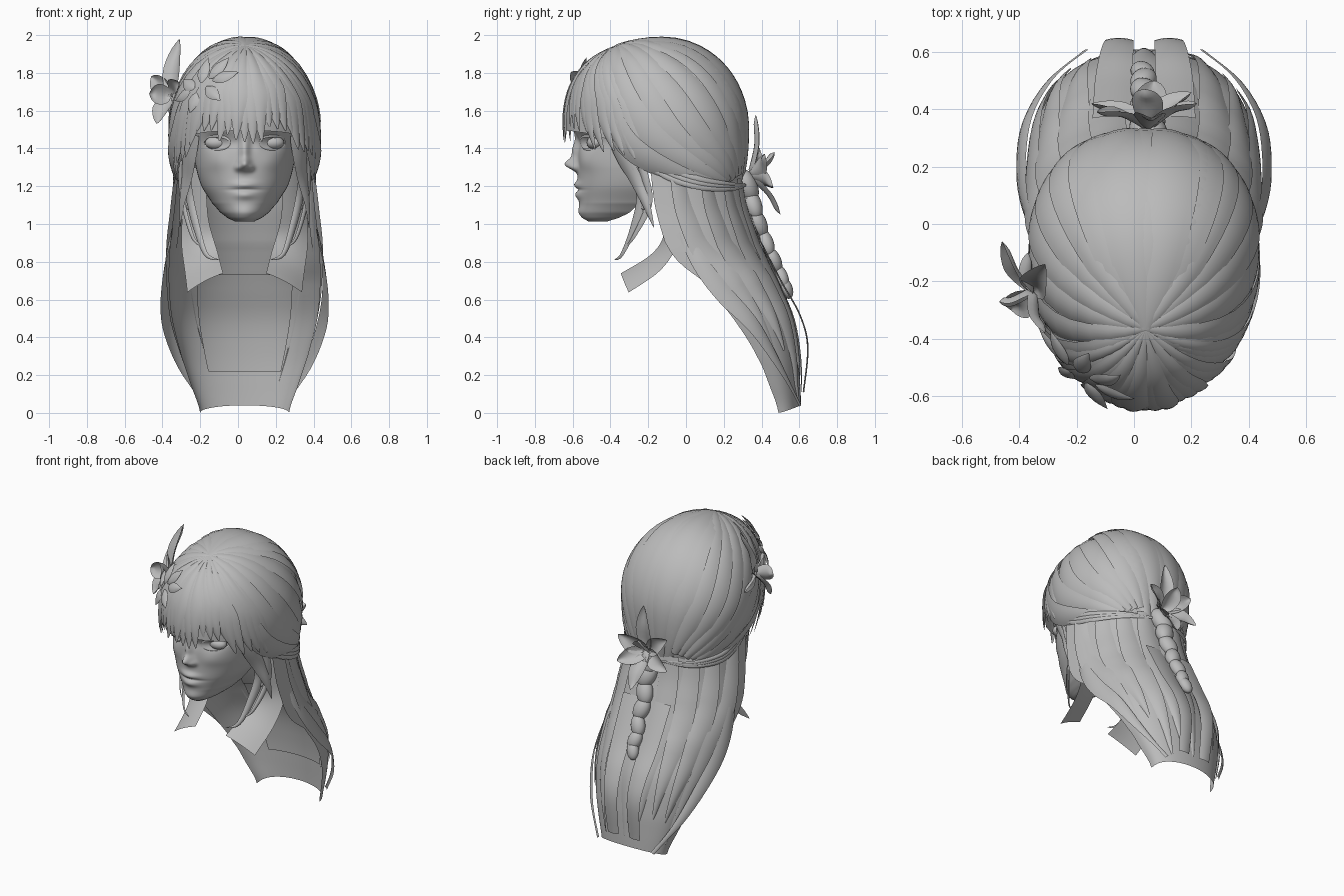
import bpy, math, random
from mathutils import Vector as V
from math import sin, cos, pi, exp, radians

if "Cube" in bpy.data.objects:
    bpy.data.objects.remove(bpy.data.objects["Cube"])

random.seed(4)
CX = 0.035
grey = bpy.data.materials.new("plain_grey")
grey.diffuse_color = (0.5, 0.5, 0.5, 1)
grey.use_nodes = True
grey.node_tree.nodes["Principled BSDF"].inputs["Base Color"].default_value = grey.diffuse_color


def build(name, grids, extra=None):
    """One smooth object from a list of point grids (rows of equal length)."""
    verts, faces = [], []
    for g in grids:
        o, n = len(verts), len(g[0])
        verts += [tuple(p) for row in g for p in row]
        for i in range(len(g) - 1):
            for j in range(n - 1):
                a = o + i * n + j
                faces.append((a, a + 1, a + n + 1, a + n))
    if extra:
        faces.append(extra)
    me = bpy.data.meshes.new(name)
    me.from_pydata(verts, [], faces)
    me.materials.append(grey)
    me.polygons.foreach_set("use_smooth", [True] * len(me.polygons))
    me.update()
    ob = bpy.data.objects.new(name, me)
    bpy.context.collection.objects.link(ob)
    return ob


def ball(name, centre, scale, turn=(0, 0, 0)):
    bpy.ops.mesh.primitive_uv_sphere_add(segments=24, ring_count=16, radius=1, location=centre, rotation=turn)
    ob = bpy.context.object
    ob.name, ob.scale = name, scale
    ob.data.materials.append(grey)
    bpy.ops.object.shade_smooth()


def lerp(table, x):
    """Smoothly interpolate rows (key, values...) sorted by rising key."""
    x = min(max(x, table[0][0]), table[-1][0])
    for k in range(len(table) - 1):
        a, b = table[k], table[k + 1]
        if x <= b[0]:
            t = (x - a[0]) / (b[0] - a[0])
            p, q = table[max(k - 1, 0)], table[min(k + 2, len(table) - 1)]
            return [a[i] + 0.5 * t * (b[i] - p[i] + t * (2 * p[i] - 5 * a[i] + 4 * b[i] - q[i]
                    + t * (3 * (a[i] - b[i]) + q[i] - p[i]))) for i in range(1, len(a))]


def spline(pts, n=18):
    tab = [(k, *p) for k, p in enumerate(pts)]
    return [V(lerp(tab, (len(pts) - 1) * i / n)) for i in range(n + 1)]


def ribbon(path, width, out, bulge=0.012, cols=7):
    """Curved strip along path; width(t) is its half width, out(p) its outward direction."""
    rows, n = [], len(path) - 1
    for i, p in enumerate(path):
        t = (path[min(i + 1, n)] - path[max(i - 1, 0)]).normalized()
        nr = out(p)
        nr = (nr - t * nr.dot(t)).normalized()
        s, w = t.cross(nr), width(i / n)
        k = min(1, w / 0.03) * bulge
        rows.append([p + s * (w * u) + nr * (k * (1 - 1.3 * u * u))
                     for u in (2 * j / (cols - 1) - 1 for j in range(cols))])
    return rows


def leaf(w, root=0.15, tip=0.0):
    return lambda t: w * max(sin(pi * (root + (1 - root) * t ** 0.85)), tip)


def mirror(p):
    return (2 * CX - p[0], p[1], p[2])


# Face
FACE = [(1.012, .05, -.515, -.42), (1.03, .088, -.545, -.36), (1.06, .128, -.563, -.30),
        (1.11, .172, -.565, -.25), (1.2, .228, -.572, -.21), (1.3, .258, -.572, -.2),
        (1.43, .275, -.578, -.18), (1.55, .283, -.6, -.16), (1.72, .25, -.55, -.15)]
# Each bump: x offset, z, x size, z size, depth
BUMPS = [(0, 1.315, .03, .032, -.062), (0, 1.385, .026, .06, -.03), (.034, 1.298, .018, .018, -.022),
         (.145, 1.43, .066, .036, .026), (.04, 1.43, .028, .04, .01), (0, 1.207, .06, .02, -.02),
         (0, 1.153, .055, .022, -.018), (0, 1.181, .08, .007, .01), (0, 1.06, .06, .03, -.006),
         (.15, 1.5, .08, .022, -.012), (.15, 1.33, .07, .05, -.012)]


def face_point(a, z):
    w, f, b = lerp(FACE, z)
    x, y = w * sin(a), b - (b - f) * max(cos(a), 0) ** 0.85
    for bx, bz, sx, sz, d in BUMPS:
        for s in ((1, -1) if bx else (1,)):
            y += d * exp(-((x - s * bx) / sx) ** 2 - ((z - bz) / sz) ** 2)
    return V((CX + x, y, z))


COLS = 96
build("face", [[[face_point(pi * (j / COLS - .5), 1.012 + .708 * i / 100) for j in range(COLS + 1)]
                for i in range(101)]], tuple(range(COLS, -1, -1)))

# Eyes and eyelids
for side, s in (("left", 1), ("right", -1)):
    ball(side + "_eye", (CX + s * .145, -.48, 1.43), (.064, .046, .038))
    lids = []
    for up, r in ((1, .009), (-1, .005)):
        path = []
        for i in range(17):
            t = pi * i / 16
            x, z = s * .145 + .068 * cos(t), 1.43 + up * .036 * sin(t)
            path.append(face_point(math.asin(x / lerp(FACE, z)[0]), z) + V((0, -.004, 0)))
        lids.append(ribbon(path, leaf(r, .1, .2), lambda p: V((0, -1, 0)), .006))
    build(side + "_eyelids", lids)

# Hair cap: rounded-square at the back, fuller at the fringe
C = V((CX, -.12, 1.5))


def ring(x, y, p):
    return (abs(x) ** p + abs(y) ** p) ** (1 / p)


def on_cap(d, scale=1.0):
    d = d.normalized()
    b, h = (.445 if d.y > 0 else .525), (.482 if d.z > 0 else .75)
    p = 2 + .45 * max(-d.y, 0)
    return C + d * (scale / ring(ring(d.x / .392, d.y / b, 2.35 if d.y > 0 else 2), d.z / h, p))


def cap_dir(phi, z):
    """Direction to the cap at a compass angle and height."""
    f = math.sqrt(max(0, 1 - ((z - C.z) / (.482 if z > C.z else .75)) ** 2))
    return V((.392 * f * cos(phi), (.445 if sin(phi) > 0 else .525) * f * sin(phi), z - C.z))


EDGE = [(-.66, 1.5), (-.45, 1.47), (-.25, 1.38), (0, 1.28), (.2, 1.21), (.34, 1.18)]
rows = []
for i in range(29):
    r = []
    for j in range(73):
        phi = 2 * pi * j / 72
        e = lerp(EDGE, C.y + .47 * sin(phi))[0]
        r.append(on_cap(cap_dir(phi, e + (1.981 - e) * sin(pi / 2 * i / 28)), .985))
    rows.append(r)
build("hair_cap", [rows])

# Strands combed from the crown
CROWN = V((.005, -.24, .43)).normalized()


def combed(targets, width, scale, bulge, n=24):
    dirs = [CROWN] + [cap_dir(radians(a), z).normalized() for a, z in targets]
    if len(dirs) == 2:
        dirs.insert(1, dirs[0].slerp(dirs[1], .5))
    return ribbon([on_cap(d, scale) for d in spline(dirs, n)], width, lambda p: p - C, bulge)


back = []
for k in range(5):
    back.append(combed([(74 + 8 * k, 1.23)], lambda t: .006 + .085 * sin(pi * min(.1 + t * .85, .9)),
                       1.0 + .006 * (k % 2), .009))
for k in range(7):
    a, z, end = -22 + 13 * k, 1.43 + .052 * k, 42 + 5 * k
    for flip in (0, 1):
        pts = [(180 - q if flip else q, h) for q, h in ((a, z), (end, 1.22 + .01 * k))]
        back.append(combed(pts, lambda t: .006 + .066 * sin(pi * min(.05 + t * .87, .9)),
                           1.0 + .006 * (k % 2), .009))
build("combed_back_strands", back)

bangs = []
for k in range(25):
    a = 190 + 160 * k / 24
    tip = 1.455 + random.uniform(-.04, .07) - .2 * abs(cos(radians(a))) ** 5
    bangs.append(combed([(a, tip)], lambda t: .003 + .05 * min(1, t * 1.7) * min(1, (1 - t) * 2.6),
                        .998 + .007 * (k % 3), .007))
build("bangs", bangs)

# Bands wrapping from the temples to the gather at the back
bands = []
for k in range(3):
    pts = [(.385, -.24, 1.40 - .03 * k), (.405, -.1, 1.30 - .025 * k), (.395, .08, 1.235 - .02 * k),
           (.27, .25, 1.21 - .012 * k), (.06, .335, 1.21)]
    for f in (lambda p: p, mirror):
        bands.append(ribbon(spline([f(p) for p in pts]), leaf(.017, .1, .2), lambda p: p - V((CX, -.1, p.z)), .008))
build("wrapping_bands", bands)

# Long back hair: height, half width, back y, front y
LONG = [(0, .235, .61, .49), (.15, .285, .605, .44), (.3, .335, .595, .375), (.5, .385, .56, .25),
        (.7, .402, .48, .09), (.8, .4, .435, -.04), (.9, .393, .39, -.11), (1.1, .37, .325, -.165), (1.34, .35, .29, -.19)]


def long_at(a, z, off=0.0):
    w, b, f = lerp(LONG, z)
    return V((CX + (w + off) * sin(a), f + (b + off - f) * max(cos(a), 0) ** .8, z))


build("long_hair", [[[long_at(pi * (j / 40 - .5), 1.34 * (1 - i / 40) + .04 * (i / 40) * cos(pi * (j / 40 - .5)))
                      for j in range(41)] for i in range(41)]])
layers = []
for k in range(9):
    a0 = -1.35 + 2.7 * k / 8
    end = random.uniform(.06, .35)
    path = [long_at(a0 * (1 - .1 * t), 1.24 + (end - 1.24) * t, .006) for t in (i / 24 for i in range(25))]
    layers.append(ribbon(path, lambda t: .006 + .062 * sin(pi * min(1, .25 + .75 * t)),
                         lambda p: p - V((CX, lerp(LONG, p.z)[2] - .05, p.z)), .008))
build("long_hair_strands", layers)

# Nape layers inside the long hair
for name, low, off in (("nape_layer", .73, -.03), ("inner_layer", .22, -.015)):
    build(name, [[[long_at(.715 * (j / 12 - 1), 1.2 + (low - 1.2) * i / 20, off)
                   for j in range(25)] for i in range(21)]])

# Loose outer strands, face framing locks and broad front locks
loose, framing, broad = [], [], []
for f in (lambda p: p, mirror):
    away = lambda p: p - V((CX, .0, p.z))
    loose.append(ribbon(spline([f(p) for p in [(.415, -.03, .98), (.45, .07, .8), (.465, .2, .63), (.445, .36, .46),
                        (.365, .5, .24), (.24, .605, .04)]], 24), leaf(.05, .1, .25), away, .006))
    loose.append(ribbon(spline([f(p) for p in [(.14, .37, .95), (.14, .5, .7), (.13, .6, .52), (.12, .643, .35), (.115, .62, .11)]], 24),
                        lambda t: .075 - .035 * t, lambda p: V((0, 1, .4)), .006))
    for w, pts in ((.035, [(.33, -.34, 1.42), (.345, -.29, 1.3), (.33, -.24, 1.15), (.29, -.28, .98), (.24, -.34, .84), (.17, -.38, .81)]),
                   (.025, [(.36, -.28, 1.42), (.375, -.22, 1.25), (.36, -.2, 1.1), (.31, -.28, .93), (.26, -.32, .88)]),
                   (.05, [(.31, -.4, 1.48), (.33, -.34, 1.36), (.345, -.27, 1.24), (.37, -.21, 1.1), (.375, -.17, .98)])):
        framing.append(ribbon(spline([f(p) for p in pts], 24), leaf(w, .3), away, .01))
    sx = f((CX + 1, 0, 0))[0] - CX
    broad.append(ribbon(spline([f(p) for p in [(.29, -.1, 1.3), (.30, -.08, 1.1), (.29, -.08, .93), (.265, -.16, .8), (.245, -.325, .69)]], 24),
                        lambda t: .075 + .035 * t, lambda p, sx=sx: V((sx * .6, -.8, .8)), .008))
build("loose_strands", loose)
build("face_framing_locks", framing)
build("broad_front_locks", broad)

# Braid of shrinking knots
for k, p in enumerate(spline([(.05, .325, 1.2), (.045, .365, 1.05), (.04, .42, .9), (.035, .485, .76), (.03, .53, .66)], 6)):
    r = .064 - .004 * k
    ball("braid_knot", p, (r, r * .85, r * 1.5), (.35, .3 * (-1) ** k, 0))


# Flowers and leaf spray
def petals(name, centre, tips, width, axis, cup=.02):
    c, axis = V(centre), V(axis).normalized()
    grids = []
    for t in tips:
        path = spline([c, c + (V(t) - c) * .5 + axis * .025, V(t)], 10)
        grids.append(ribbon(path, leaf(width, .06), lambda p: axis + V((.01, .02, .03)), -cup))
    build(name, grids)


petals("back_flower", (.05, .345, 1.26), [(.06, .37, 1.58), (-.13, .39, 1.4), (.22, .42, 1.36), (-.15, .42, 1.2),
       (.2, .46, 1.2), (.07, .5, 1.05), (.04, .47, 1.38)], .055, (.02, .9, .2))
petals("side_flower", (-.355, -.24, 1.68), [(-.31, -.14, 1.98), (-.47, -.27, 1.69), (-.43, -.3, 1.53),
       (-.46, -.06, 1.78), (-.31, -.38, 1.75), (-.37, -.1, 1.6)], .055, (-.6, -.8, .1))
spray = []
for a, z, da, dz in ((226, 1.70, -16, .04), (232, 1.73, 0, .11), (239, 1.75, 16, .09), (243, 1.74, 22, .03),
                     (238, 1.71, 14, -.07), (229, 1.68, -3, -.1), (222, 1.69, -16, -.05)):
    path = [on_cap(cap_dir(radians(a + da * t), z + dz * t), 1.045 + .03 * t) for t in (i / 8 for i in range(9))]
    spray.append(ribbon(path, leaf(.034, .06), lambda q: q - C, .008))
build("leaf_spray", spray)

# Drop earrings
for s in (-1, 1):
    for k in range(3):
        r = .013 + .003 * k
        ball("earring_bead", (CX + s * .29, -.22, 1.17 - .04 * k), (r, r, r))
